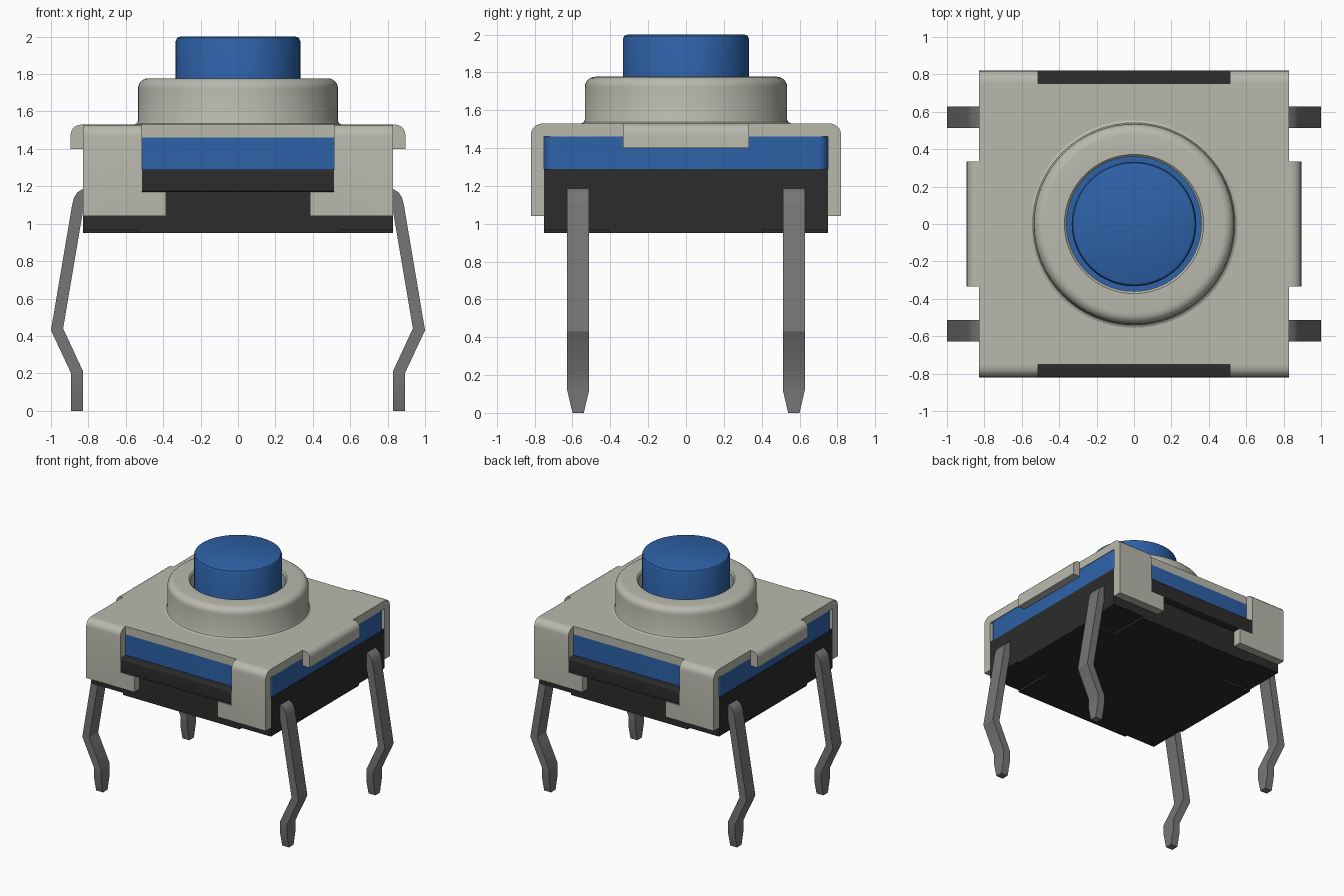
import bpy, bmesh, math
from mathutils import Vector

cube = bpy.data.objects.get("Cube")
if cube:
    bpy.data.objects.remove(cube, do_unlink=True)


def material(name, rgb):
    m = bpy.data.materials.new(name)
    m.use_nodes = True
    m.diffuse_color = (*rgb, 1)
    bsdf = next(n for n in m.node_tree.nodes if n.type == 'BSDF_PRINCIPLED')
    bsdf.inputs["Base Color"].default_value = (*rgb, 1)
    return m


METAL = material("warm grey metal", (0.485, 0.485, 0.423))
BLUE = material("blue plastic", (0.027, 0.122, 0.392))
BLACK = material("black plastic", (0.025, 0.025, 0.025))
STEEL = material("dark grey steel", (0.18, 0.18, 0.18))


def finish(name, bm, mat, angle=35):
    bmesh.ops.recalc_face_normals(bm, faces=bm.faces[:])
    me = bpy.data.meshes.new(name)
    bm.to_mesh(me)
    bm.free()
    me.materials.append(mat)
    ob = bpy.data.objects.new(name, me)
    bpy.context.collection.objects.link(ob)
    bpy.ops.object.select_all(action='DESELECT')
    ob.select_set(True)
    bpy.context.view_layer.objects.active = ob
    bpy.ops.object.shade_smooth_by_angle(angle=math.radians(angle))
    return ob


def prism(name, pts, axis, lo, hi, mat, rounded=None, radius=0.06):
    """Extrude a 2D outline along an axis; rounded(a, b) picks edges to round."""
    def place(p, h):
        return {'x': (h, *p), 'y': (p[0], h, p[1]), 'z': (*p, h)}[axis]
    bm = bmesh.new()
    a = [bm.verts.new(place(p, lo)) for p in pts]
    b = [bm.verts.new(place(p, hi)) for p in pts]
    bm.faces.new(a)
    bm.faces.new(b)
    for i in range(len(pts)):
        j = (i + 1) % len(pts)
        bm.faces.new((a[i], a[j], b[j], b[i]))
    bmesh.ops.recalc_face_normals(bm, faces=bm.faces[:])
    if rounded:
        edges = [e for e in bm.edges if rounded(e.verts[0].co, e.verts[1].co)]
        bmesh.ops.bevel(bm, geom=edges, offset=radius, segments=5,
                        profile=0.5, affect='EDGES')
    return finish(name, bm, mat)


def rect(x0, x1, y0, y1):
    return [(x0, y0), (x1, y0), (x1, y1), (x0, y1)]


def lathe(name, profile, mat, closed=False, steps=64):
    bm = bmesh.new()
    vs = [bm.verts.new((r, 0, z)) for r, z in profile]
    pairs = list(zip(vs, vs[1:])) + ([(vs[-1], vs[0])] if closed else [])
    edges = [bm.edges.new(p) for p in pairs]
    bmesh.ops.spin(bm, geom=vs + edges, cent=(0, 0, 0), axis=(0, 0, 1),
                   angle=math.tau, steps=steps, use_merge=True)
    bmesh.ops.remove_doubles(bm, verts=bm.verts[:], dist=1e-5)
    return finish(name, bm, mat)


def arc(cx, cz, r, a0, a1, n=6):
    return [(cx + r * math.cos(math.radians(a0 + (a1 - a0) * i / n)),
             cz + r * math.sin(math.radians(a0 + (a1 - a0) * i / n)))
            for i in range(n + 1)]


W, D, OUT = 0.83, 0.75, 0.82   # body half width, half depth, cover half depth

# Black base with a slightly raised cross on its underside
prism("base", rect(-W, W, -D, D), 'z', 0.967, 1.29, BLACK)
a, b = 0.54, 0.41
cross = [(-a, -D), (a, -D), (a, -b), (W, -b), (W, b), (a, b),
         (a, D), (-a, D), (-a, b), (-W, b), (-W, -b), (-a, -b)]
prism("base_cross", cross, 'z', 0.95, 0.967, BLACK)

# Blue middle layer with rounded upright corners
prism("blue_layer", rect(-W + 0.005, W - 0.005, -D, D), 'z', 1.29, 1.462, BLUE,
      lambda p, q: abs(p.z - q.z) > 0.1, 0.05)

# Metal cover plate
prism("cover_plate", rect(-W, W, -D, D), 'z', 1.462, 1.53, METAL)

for sy, end in ((-1, "front"), (1, "back")):
    lo, hi = sorted((sy * D, sy * OUT))
    # Black ledge between the cover flanges
    prism(end + "_ledge", rect(-0.513, 0.513, 1.17, 1.29), 'y', lo, hi, BLACK,
          lambda p, q: abs(p.x - q.x) > 0.5 and sy * p.y > 0.8 and sy * q.y > 0.8, 0.012)
    # Foot-shaped cover flanges with a rounded bend at the top
    for sx, side in ((-1, "right"), (1, "left")):
        foot = [(0.385, 1.04), (W, 1.04), (W, 1.53), (0.513, 1.53),
                (0.513, 1.17), (0.385, 1.17)]
        prism(f"cover_flange_{end}_{side}", [(sx * x, z) for x, z in foot],
              'y', lo, hi, METAL,
              lambda p, q: min(p.z, q.z) > 1.5 and min(sy * p.y, sy * q.y) > 0.8)

# Bent side tabs of the cover
for sx, side in ((-1, "right"), (1, "left")):
    lo, hi = sorted((sx * W, sx * 0.895))
    prism("cover_tab_" + side, rect(-0.333, 0.333, 1.40, 1.53), 'x', lo, hi, METAL,
          lambda p, q: min(p.z, q.z) > 1.5 and min(sx * p.x, sx * q.x) > 0.85, 0.055)

# Round collar with a rolled rim and small fillet at the foot
collar = [(0.36, 1.50), (0.36, 1.765), (0.372, 1.777)]
collar += arc(0.48, 1.722, 0.055, 90, 0)
collar += [(0.535, 1.55), (0.541, 1.537), (0.555, 1.53), (0.555, 1.50)]
lathe("collar", collar, METAL, closed=True)

# Push button with a flange down inside the collar
button = [(0, 2.0), (0.31, 2.0), (0.326, 1.993), (0.333, 1.977), (0.333, 1.55),
          (0.365, 1.55), (0.365, 1.50), (0, 1.50)]
lathe("button", button, BLUE)

# Kinked pins: outer x, outer z, inner x, inner z, half width
SECTIONS = [(0.83, 1.185, 0.80, 1.06, 0.058), (0.858, 1.168, 0.825, 1.06, 0.058),
            (0.877, 1.14, 0.829, 1.06, 0.058), (0.887, 1.10, 0.831, 1.055, 0.058),
            (1.0, 0.43, 0.935, 0.44, 0.058), (0.892, 0.20, 0.828, 0.21, 0.058),
            (0.892, 0.12, 0.828, 0.12, 0.058), (0.892, 0.0, 0.828, 0.0, 0.03)]


def pin(name, sx, y):
    bm = bmesh.new()
    rings = []
    for xo, zo, xi, zi, w in SECTIONS:
        rings.append([bm.verts.new(Vector((sx * x, y + d, z))) for x, z, d in
                      ((xo, zo, -w), (xo, zo, w), (xi, zi, w), (xi, zi, -w))])
    for r, s in zip(rings, rings[1:]):
        for i in range(4):
            j = (i + 1) % 4
            bm.faces.new((r[i], r[j], s[j], s[i]))
    bm.faces.new(rings[0])
    bm.faces.new(rings[-1])
    finish(name, bm, STEEL, 28)


for sx, side in ((-1, "right"), (1, "left")):
    for sy, end in ((-1, "front"), (1, "back")):
        pin(f"pin_{end}_{side}", sx, sy * 0.57)
